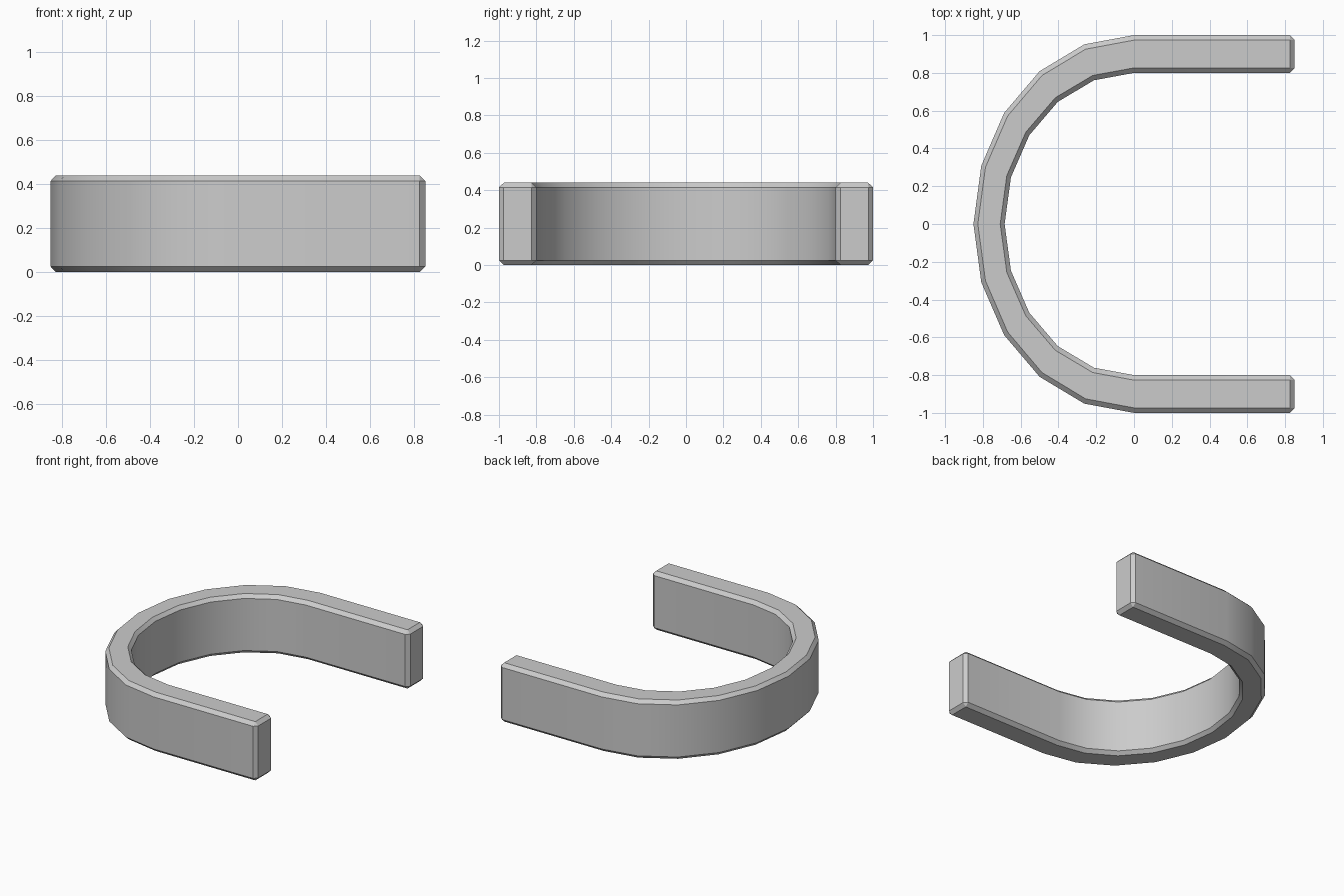
import bpy, bmesh
from math import sin, cos, pi

if "Cube" in bpy.data.objects:
    bpy.data.objects.remove(bpy.data.objects["Cube"])

HEIGHT, END_X, STEPS = 0.44, 0.85, 10


def u_path(rx, ry):
    # straight arm, half ellipse, straight arm
    arc = [(-rx * sin(pi * i / STEPS), ry * cos(pi * i / STEPS)) for i in range(STEPS + 1)]
    return [(END_X, ry)] + arc + [(END_X, -ry)]


# Rectangular cross-sections swept along the U
bm = bmesh.new()
sections = []
for (ox, oy), (ix, iy) in zip(u_path(0.85, 1.0), u_path(0.685, 0.80)):
    ring = [(ox, oy, 0), (ix, iy, 0), (ix, iy, HEIGHT), (ox, oy, HEIGHT)]
    sections.append([bm.verts.new(p) for p in ring])
for a, b in zip(sections, sections[1:]):
    for i in range(4):
        j = (i + 1) % 4
        bm.faces.new((a[i], a[j], b[j], b[i]))
bm.faces.new(sections[0])
bm.faces.new(sections[-1])
bmesh.ops.recalc_face_normals(bm, faces=bm.faces)

mesh = bpy.data.meshes.new("curved_band")
bm.to_mesh(mesh)
bm.free()
band = bpy.data.objects.new("curved_band", mesh)
bpy.context.collection.objects.link(band)

# Single chamfer on the sharp edges only
bevel = band.modifiers.new("chamfer", 'BEVEL')
bevel.width = 0.025
bevel.segments = 1
bevel.limit_method = 'ANGLE'
bevel.angle_limit = pi / 4
bpy.context.view_layer.objects.active = band
band.select_set(True)
bpy.ops.object.modifier_apply(modifier="chamfer")
bpy.ops.object.shade_smooth_by_angle(angle=pi / 6)
